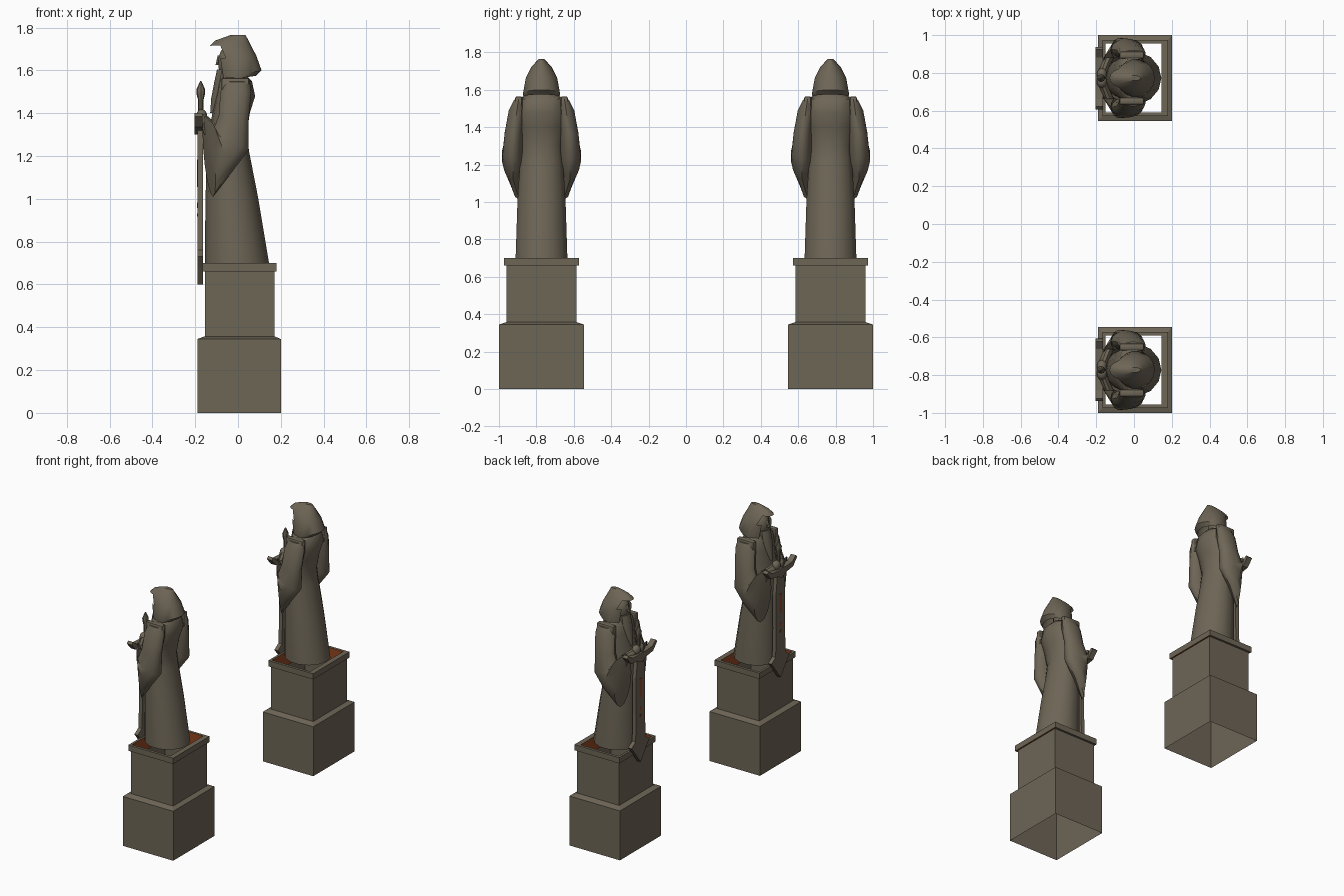
import bpy, bmesh, math
from mathutils import Vector, Matrix

if "Cube" in bpy.data.objects:
    bpy.data.objects.remove(bpy.data.objects["Cube"])


def material(name, rgb):
    m = bpy.data.materials.new(name)
    m.diffuse_color = (*rgb, 1)
    m.use_nodes = True
    m.node_tree.nodes["Principled BSDF"].inputs["Base Color"].default_value = m.diffuse_color
    return m


STONE = material("weathered_stone", (0.155, 0.132, 0.094))
ORANGE = material("burnt_orange", (0.28, 0.06, 0.015))


def finish(bm, name, yc, mat=STONE, extra=None, smooth=True):
    bmesh.ops.recalc_face_normals(bm, faces=bm.faces)
    me = bpy.data.meshes.new(name)
    bm.to_mesh(me)
    bm.free()
    me.materials.append(mat)
    if extra:
        me.materials.append(extra)
    ob = bpy.data.objects.new(name, me)
    ob.location.y = yc
    bpy.context.collection.objects.link(ob)
    if smooth:
        bpy.ops.object.select_all(action='DESELECT')
        ob.select_set(True)
        bpy.context.view_layer.objects.active = ob
        bpy.ops.object.shade_smooth_by_angle(angle=math.radians(38))
    return ob


def loft(rings, cap_start=True, cap_end=True):
    """Skin a list of equal-length point rings."""
    bm = bmesh.new()
    vs = [[bm.verts.new(p) for p in r] for r in rings]
    n = len(rings[0])
    for a, b in zip(vs, vs[1:]):
        for i in range(n):
            j = (i + 1) % n
            bm.faces.new((a[i], a[j], b[j], b[i]))
    if cap_start:
        bm.faces.new(vs[0])
    if cap_end:
        bm.faces.new(vs[-1])
    return bm


def ellipse(c, u, v, n=14):
    c, u, v = Vector(c), Vector(u), Vector(v)
    return [c + u * math.cos(2 * math.pi * i / n) + v * math.sin(2 * math.pi * i / n)
            for i in range(n)]


def body_ring(x0, x1, ry, zf, zb, n=14):
    """Ring from front x0 (height zf) to back x1 (height zb)."""
    return ellipse(((x0 + x1) / 2, 0, (zf + zb) / 2),
                   ((x1 - x0) / 2, 0, (zb - zf) / 2), (0, ry, 0), n)


def rect(x0, x1, hy, z):
    return [(x0, -hy, z), (x1, -hy, z), (x1, hy, z), (x0, hy, z)]


def box(name, yc, c, size, mat=STONE, bevel=0):
    bm = bmesh.new()
    bmesh.ops.create_cube(bm, size=1,
                          matrix=Matrix.Translation(c) @ Matrix.Diagonal((*size, 1)))
    if bevel:
        bmesh.ops.bevel(bm, geom=bm.edges[:], offset=bevel, segments=2,
                        affect='EDGES', profile=0.5)
    return finish(bm, name, yc, mat)


def ball(name, yc, c, r):
    bm = bmesh.new()
    bmesh.ops.create_uvsphere(bm, u_segments=10, v_segments=7, radius=1,
                              matrix=Matrix.Translation(c) @ Matrix.Diagonal((*r, 1)))
    return finish(bm, name, yc)


def plate(name, yc, half_outline, x0, x1):
    """Extrude a (y, z) half outline, mirrored in y, along x."""
    pts = half_outline + [(-y, z) for y, z in reversed(half_outline) if y > 0]
    bm = loft([[(x, y, z) for y, z in pts] for x in (x0, x1)])
    return finish(bm, name, yc, smooth=False)


def pedestal(yc):
    # hollow stepped plinth with an open moulded rim
    bm = loft([rect(-.19, .20, .2275, 0), rect(-.19, .20, .2275, .345),
               rect(-.155, .17, .186, .358), rect(-.155, .17, .186, .66),
               rect(-.166, .18, .201, .66), rect(-.166, .18, .201, .70),
               rect(-.15, .145, .182, .70), rect(-.15, .145, .182, .60)],
              False, False)
    for f in bm.faces:
        zs = [v.co.z for v in f.verts]
        inner = min(zs) < .61 and max(zs) > .69
        under = max(zs) - min(zs) < .001 and zs[0] < .67 and f.calc_center_median().x > .17
        f.material_index = int(inner or under)
    finish(bm, "pedestal", yc, extra=ORANGE, smooth=False)


def robe(yc):
    rows = [(-.155, .145, .142, .70), (-.152, .095, .132, 1.0), (-.145, .052, .118, 1.22),
            (-.135, .04, .113, 1.30), (-.12, .055, .125, 1.40), (-.105, .08, .135, 1.48),
            (-.09, .065, .128, 1.55), (-.07, .03, .06, 1.585)]
    finish(loft([body_ring(a, b, r, z, z) for a, b, r, z in rows], False), "robe", yc)


def head(yc):
    # pointed hood with an open face
    bm = loft([body_ring(*r, n=18) for r in
               [(-.085, .085, .098, 1.55, 1.575), (-.092, .11, .10, 1.56, 1.60),
                (-.105, .085, .085, 1.655, 1.67), (-.13, .056, .056, 1.715, 1.725),
                (-.105, .045, .034, 1.74, 1.748), (-.035, .035, .014, 1.765, 1.765)]], False)
    bm.normal_update()
    opening = [f for f in bm.faces
               if f.calc_center_median().x < -.06 and f.calc_center_median().z < 1.7
               and abs(f.calc_center_median().y) < .06]
    bmesh.ops.delete(bm, geom=opening, context='FACES')
    finish(bm, "hood", yc)
    ball("face", yc, (-.04, 0, 1.635), (.056, .056, .085))
    finish(loft([body_ring(-.105, -.07, .012, 1.625, 1.625, 6),
                 body_ring(-.095, -.07, .007, 1.67, 1.67, 6)]), "nose", yc)
    # long tapering beard
    finish(loft([body_ring(-.098, -.03, .045, 1.605, 1.605, 10),
                 body_ring(-.112, -.04, .048, 1.54, 1.54, 10),
                 body_ring(-.125, -.06, .035, 1.47, 1.47, 10),
                 body_ring(-.13, -.10, .010, 1.40, 1.40, 10)]), "beard", yc)


def arm(yc, s):
    # wide hanging sleeve: centre, long axis, side axis
    rows = [((-.005, .122, 1.555), (.058, 0, 0), (0, .026, -.01)),
            ((-.01, .13, 1.50), (.072, 0, 0), (0, .046, -.01)),
            ((-.02, .148, 1.38), (.07, 0, -.01), (0, .050, -.01)),
            ((-.035, .154, 1.27), (.085, 0, -.04), (0, .054, 0)),
            ((-.075, .153, 1.245), (.047, 0, -.12), (0, .060, 0)),
            ((-.135, .118, 1.20), (.018, 0, -.19), (.025, .056, 0)),
            ((-.15, .105, 1.25), (.01, 0, -.10), (.01, .03, 0))]

    def m(p):
        return (p[0], s * p[1], p[2])
    finish(loft([ellipse(m(c), m(u), m(v)) for c, u, v in rows]), "sleeve", yc)
    box("shoulder_band", yc, (-.012, s * .122, 1.515), (.13, .038, .10), bevel=.01)
    # forearm and hand on the hilt
    finish(loft([ellipse((-.135, s * .11, 1.33), (.03, 0, 0), (0, 0, .045), 10),
                 ellipse((-.155, s * .06, 1.36), (.025, 0, 0), (0, 0, .032), 10),
                 ellipse((-.165, s * .03, 1.375), (.022, 0, 0), (0, 0, .028), 10)]),
           "forearm", yc)
    ball("hand", yc, (-.17, s * .02, 1.385), (.028, .034, .034))


def sword(yc):
    plate("blade", yc, [(0, .60), (.06, .68), (.10, .73), (.055, .76), (.048, .95),
                        (.05, 1.20), (.035, 1.33), (0, 1.33)], -.19, -.163)
    plate("cross_guard", yc, [(0, 1.30), (.05, 1.325), (.12, 1.335), (.165, 1.385),
                              (.15, 1.40), (.11, 1.37), (.04, 1.365), (0, 1.37)],
          -.203, -.165)
    finish(loft([ellipse((-.174, 0, z), (r, 0, 0), (0, r, 0), 8) for r, z in
                 [(.013, 1.33), (.012, 1.46), (.02, 1.49), (.021, 1.51), (.003, 1.55)]]),
           "grip_and_pommel", yc)
    # painted inlays on the outer face of the blade
    for z, hy, h in [(1.12, .013, .13), (.97, .009, .025), (.925, .006, .015)]:
        box("blade_inlay", yc, (-.1905, 0, z), (.004, hy * 2, h), ORANGE)


# two identical statues facing the same way
for yc in (-.7725, .7725):
    pedestal(yc)
    robe(yc)
    head(yc)
    for side in (-1, 1):
        arm(yc, side)
    sword(yc)
